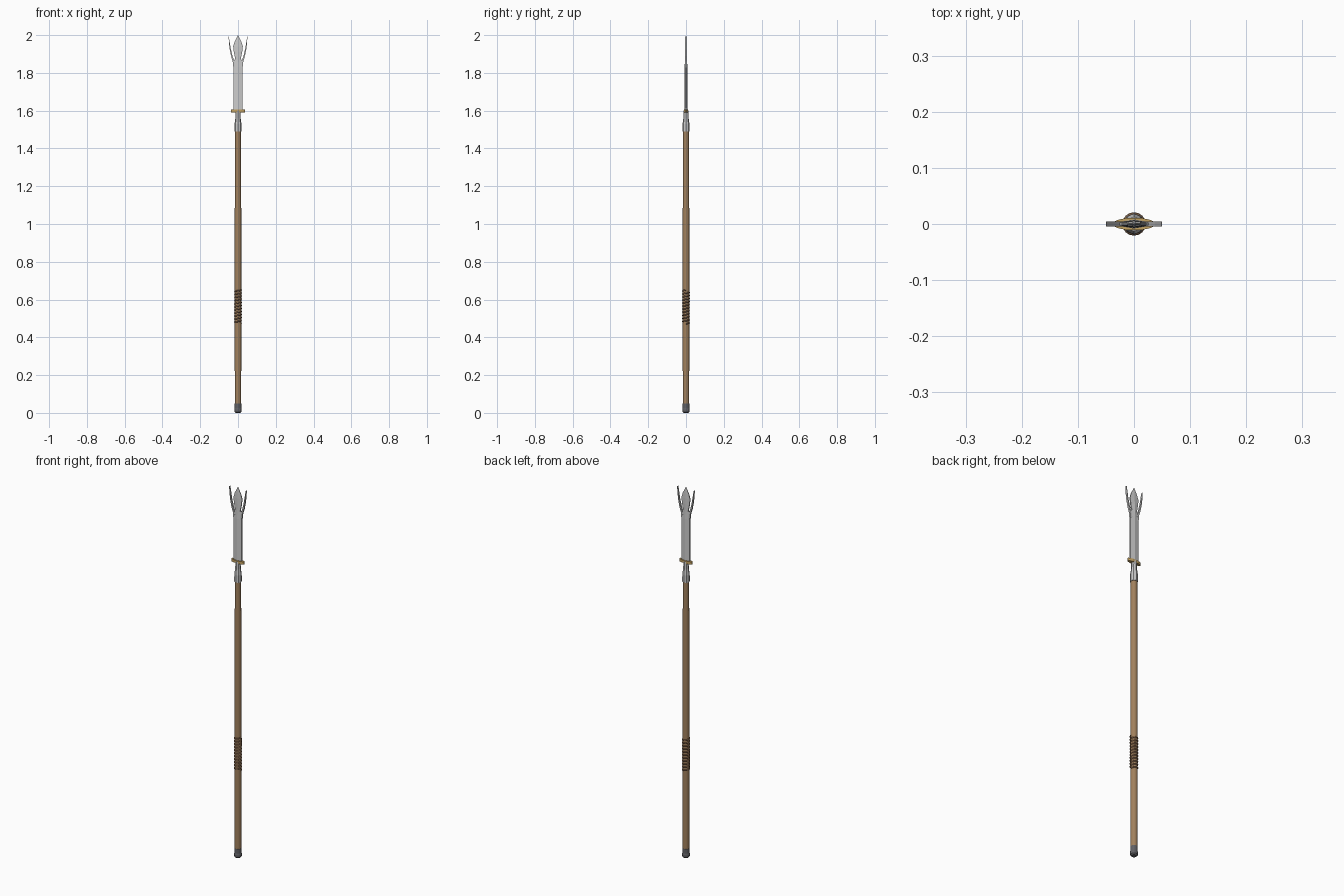
import bpy, bmesh, math

if "Cube" in bpy.data.objects:
    bpy.data.objects.remove(bpy.data.objects["Cube"])


def material(name, rgb):
    m = bpy.data.materials.new(name)
    m.diffuse_color = (*rgb, 1)
    m.use_nodes = True
    m.node_tree.nodes["Principled BSDF"].inputs["Base Color"].default_value = m.diffuse_color
    return m


wood = material("wood", (0.36, 0.22, 0.11))
leather = material("leather", (0.2, 0.11, 0.06))
brass = material("brass", (0.55, 0.36, 0.12))
dark_steel = material("dark_steel", (0.12, 0.12, 0.13))


def finish(name, bm, mat=None):
    bmesh.ops.recalc_face_normals(bm, faces=bm.faces)
    me = bpy.data.meshes.new(name)
    bm.to_mesh(me)
    bm.free()
    ob = bpy.data.objects.new(name, me)
    bpy.context.collection.objects.link(ob)
    if mat:
        me.materials.append(mat)
    return ob


def loft(name, rings, mat=None):
    """Skin a stack of equal-length rings and cap both ends."""
    bm = bmesh.new()
    rows = [[bm.verts.new(p) for p in ring] for ring in rings]
    n = len(rows[0])
    for a, b in zip(rows, rows[1:]):
        for i in range(n):
            j = (i + 1) % n
            bm.faces.new((a[i], a[j], b[j], b[i]))
    bm.faces.new(rows[0][::-1])
    bm.faces.new(rows[-1])
    return finish(name, bm, mat)


def turned(name, profile, sides, mat=None):
    steps = [2 * math.pi * i / sides for i in range(sides)]
    return loft(name, [[(r * math.cos(a), r * math.sin(a), z) for a in steps]
                       for r, z in profile], mat)


def bladed(name, sections):
    """Flat blade with a shallow mid ridge; sections are z, half width, half thickness."""
    return loft(name, [[(w, -t * .5, z), (w, t * .5, z), (0, t, z),
                        (-w, t * .5, z), (-w, -t * .5, z), (0, -t, z)]
                       for z, w, t in sections])


def smooth(ob, angle=35):
    bpy.ops.object.select_all(action='DESELECT')
    ob.select_set(True)
    bpy.context.view_layer.objects.active = ob
    bpy.ops.object.shade_smooth_by_angle(angle=math.radians(angle))


# Shaft, butt cap and socket
smooth(turned("shaft", [(.0165, .03), (.0175, .3), (.0172, 1.1), (.0155, 1.5)], 16, wood))
turned("butt_cap", [(.013, 0), (.0185, .006), (.0195, .018), (.0175, .026),
                    (.0175, .05)], 12, dark_steel)
turned("socket", [(.019, 1.49), (.0185, 1.53), (.014, 1.56), (.013, 1.6)], 8)

# Helical grip wrap
turns, steps = 11, 16
path = bpy.data.curves.new("grip_wrap", 'CURVE')
path.dimensions = '3D'
path.bevel_depth = .0045
path.bevel_resolution = 1
path.use_fill_caps = True
spline = path.splines.new('POLY')
count = turns * steps
spline.points.add(count)
for i, p in enumerate(spline.points):
    a = 2 * math.pi * i / steps
    p.co = (.0165 * math.cos(a), .0165 * math.sin(a), .472 + .178 * i / count, 1)
path.materials.append(leather)
bpy.context.collection.objects.link(bpy.data.objects.new("grip_wrap", path))

# Lens-shaped crossguard
half = [(.038, .003), (.03, .007), (.015, .0105)]
outline = half + [(-x, y) for x, y in half[::-1]]
outline += [(x, -y) for x, y in outline[::-1]]
loft("crossguard", [[(x, y, z) for x, y in outline] for z in (1.591, 1.606)], brass)

# Broad lower blade and leaf-shaped centre point
bladed("blade", [(1.6, .0245, .008), (1.83, .0245, .007), (1.872, .019, .006)])
bladed("leaf_point", [(1.85, .013, .0065), (1.875, .015, .0065), (1.91, .022, .006),
                      (1.94, .0255, .005), (1.965, .018, .0035), (2.0, .0008, .0008)])

# Curved side prongs: z, inner x, outer x
prong = [(1.828, .012, .0245), (1.86, .019, .028), (1.89, .029, .037),
         (1.925, .0375, .044), (1.96, .0435, .048), (1.992, .0488, .0498)]
for side, s in (("left", -1), ("right", 1)):
    loft(side + "_prong", [[(s * a, -.0048, z), (s * b, -.0048, z),
                            (s * b, .0048, z), (s * a, .0048, z)]
                           for z, a, b in prong])
